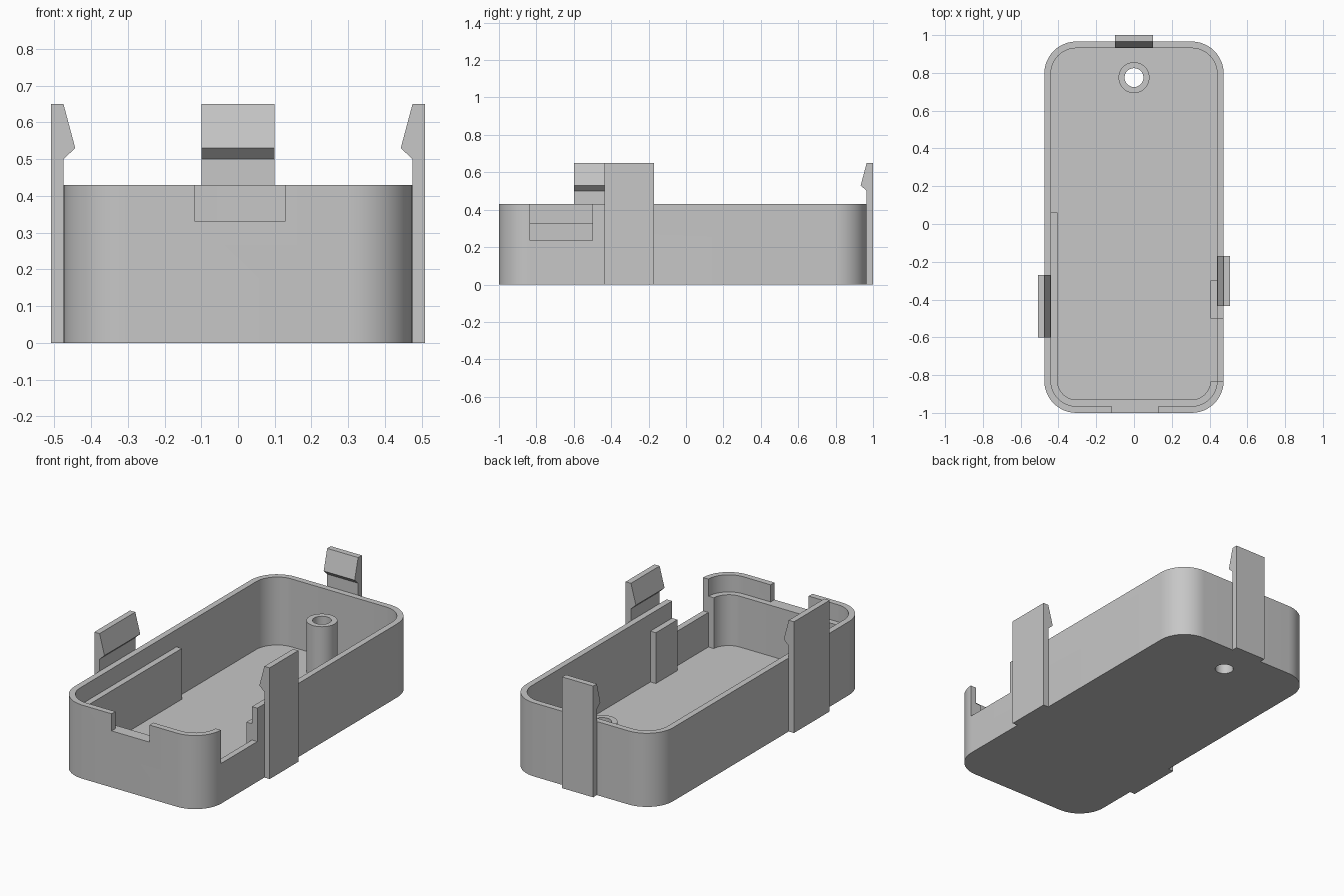
import bpy
import bmesh
from math import cos, sin, pi, radians
from mathutils import Matrix, Vector

if "Cube" in bpy.data.objects:
    bpy.data.objects.remove(bpy.data.objects["Cube"], do_unlink=True)

# Overall dimensions
HALF_X, FRONT, BACK = 0.475, -1.0, 0.966
CORNER, WALL, FLOOR = 0.17, 0.035, 0.033
RIM, LEDGE, CLIP_TOP = 0.43, 0.33, 0.65
BOSS = (0, 0.775)

grey = bpy.data.materials.new("matte_grey")
grey.use_nodes = True
colour = (0.57, 0.57, 0.57, 1)
grey.diffuse_color = colour
grey.node_tree.nodes["Principled BSDF"].inputs["Base Color"].default_value = colour


def extrude(name, points, offset):
    """Solid made by sweeping a closed outline along an offset."""
    bm = bmesh.new()
    face = bm.faces.new([bm.verts.new(p) for p in points])
    swept = bmesh.ops.extrude_face_region(bm, geom=[face])["geom"]
    moved = [v for v in swept if isinstance(v, bmesh.types.BMVert)]
    bmesh.ops.translate(bm, verts=moved, vec=offset)
    bmesh.ops.recalc_face_normals(bm, faces=bm.faces)
    mesh = bpy.data.meshes.new(name)
    bm.to_mesh(mesh)
    bm.free()
    mesh.materials.append(grey)
    obj = bpy.data.objects.new(name, mesh)
    bpy.context.collection.objects.link(obj)
    return obj


def rounded_block(name, inset, z0, z1, steps=12):
    """Rounded rectangle of the tray outline, moved inwards by inset."""
    r = CORNER - inset
    cx, cy0, cy1 = HALF_X - CORNER, FRONT + CORNER, BACK - CORNER
    centres = [(cx, cy1), (-cx, cy1), (-cx, cy0), (cx, cy0)]
    points = []
    for quarter, (x, y) in enumerate(centres):
        for i in range(steps + 1):
            a = (quarter + i / steps) * pi / 2
            points.append((x + r * cos(a), y + r * sin(a), z0))
    return extrude(name, points, (0, 0, z1 - z0))


def cylinder(name, centre, r, z0, z1, sides=40):
    angles = [2 * pi * i / sides for i in range(sides)]
    points = [(centre[0] + r * cos(a), centre[1] + r * sin(a), z0) for a in angles]
    return extrude(name, points, (0, 0, z1 - z0))


def box(name, x0, x1, y0, y1, z0, z1):
    points = [(x0, y0, z0), (x1, y0, z0), (x1, y1, z0), (x0, y1, z0)]
    return extrude(name, points, (0, 0, z1 - z0))


def cut(obj, *cutters):
    """Subtract each cutter, then discard it."""
    bpy.context.view_layer.objects.active = obj
    for cutter in cutters:
        cutter.hide_render = True
        mod = obj.modifiers.new("cut", "BOOLEAN")
        mod.operation = "DIFFERENCE"
        mod.solver = "EXACT"
        mod.object = cutter
        bpy.ops.object.modifier_apply(modifier=mod.name)
        bpy.data.objects.remove(cutter, do_unlink=True)


def screw_hole():
    return cylinder("screw_hole_cutter", BOSS, 0.05, -0.1, 0.6)


# Tray shell with a front notch, a side notch and the screw hole
NOTCH = (-0.835, -0.5)
tray = rounded_block("tray", 0, 0, RIM)
cut(tray,
    rounded_block("cavity_cutter", WALL, FLOOR, 0.6),
    box("front_notch_cutter", -0.117, 0.128, -1.1, -0.9, LEDGE, 0.6),
    box("side_notch_cutter", 0.38, 0.6, *NOTCH, 0.235, 0.6),
    screw_hole())

# Inner ledge along the front and part of each long side
ledge = rounded_block("inner_ledge", WALL - 0.001, FLOOR - 0.003, LEDGE)
cut(ledge,
    rounded_block("ledge_cavity_cutter", 2 * WALL, -0.1, 0.6),
    box("ledge_back_cutter", -0.6, 0.3, 0.06, 1.1, -0.1, 0.6),
    box("ledge_left_cutter", 0.2, 0.6, -0.3, 1.1, -0.1, 0.6),
    box("ledge_gap_cutter", 0.38, 0.6, *NOTCH, -0.1, 0.6))

# Hollow screw boss
boss = cylinder("screw_boss", BOSS, 0.082, FLOOR - 0.003, LEDGE)
cut(boss, screw_hole())

# Snap clips: hooked profile, measured outwards from the wall
HOOK = [(0, 0), (0.034, 0), (0.034, CLIP_TOP), (0, CLIP_TOP), (-0.032, 0.53), (0, 0.5)]


def clip(name, angle, distance, start, width):
    turn = Matrix.Rotation(radians(angle), 3, "Z")
    points = [turn @ Vector((distance + d, start, z)) for d, z in HOOK]
    return extrude(name, points, turn @ Vector((0, width, 0)))


parts = [tray, ledge, boss,
         clip("left_clip", 0, HALF_X, -0.435, 0.265),
         clip("right_clip", 180, HALF_X, 0.27, 0.33),
         clip("back_clip", 90, BACK, -0.1, 0.2)]

# Smooth the rounded corners, keep the edges crisp
bpy.ops.object.select_all(action="DESELECT")
for part in parts:
    part.select_set(True)
bpy.context.view_layer.objects.active = tray
bpy.ops.object.shade_smooth_by_angle(angle=radians(30))
